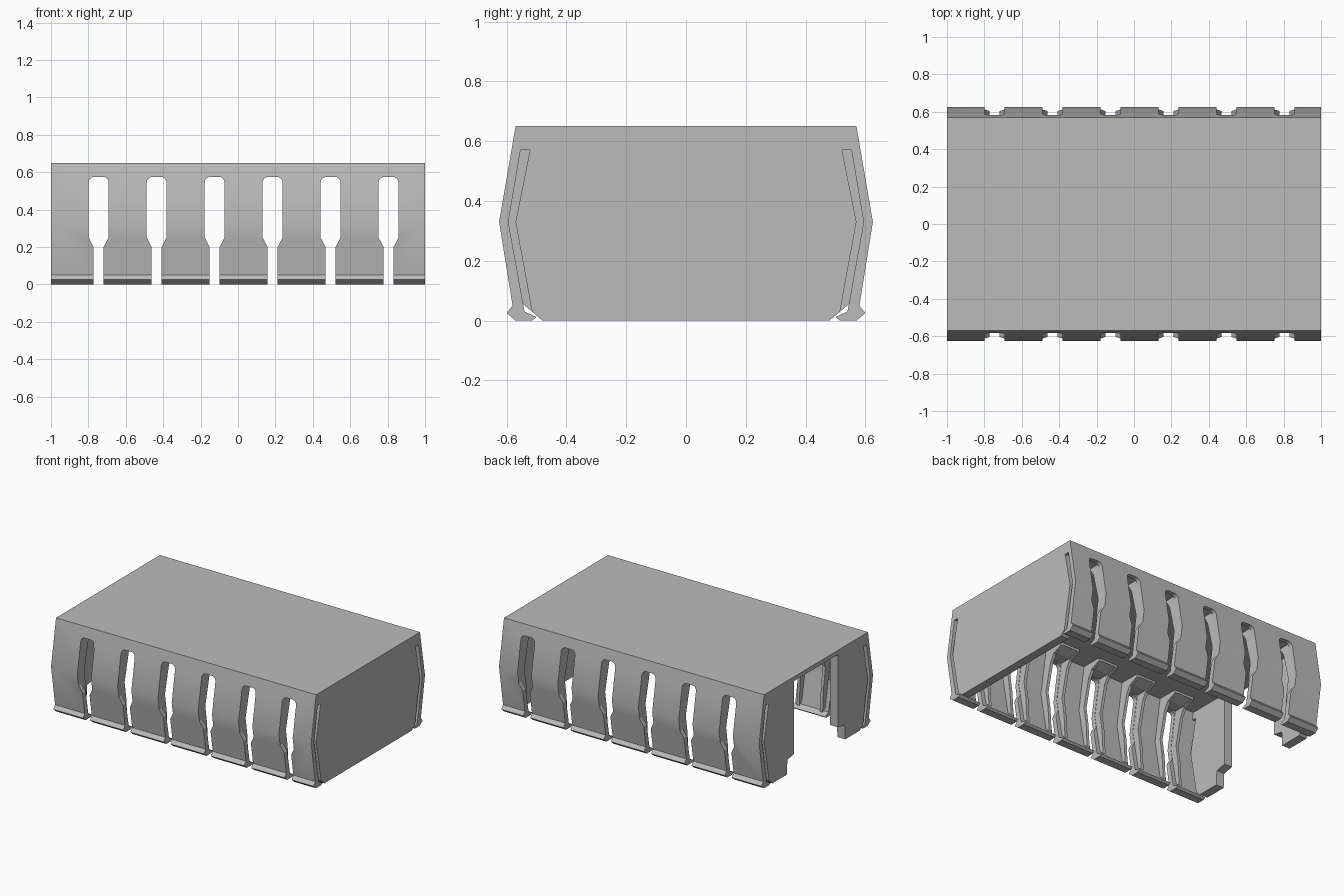
import bpy, bmesh, math

cube = bpy.data.objects.get("Cube")
if cube:
    bpy.data.objects.remove(cube, do_unlink=True)

grey = bpy.data.materials.new("plain grey")
grey.use_nodes = True
colour = (0.5, 0.5, 0.5, 1)
grey.diffuse_color = colour
grey.node_tree.nodes["Principled BSDF"].inputs["Base Color"].default_value = colour


def prism(name, outlines, place, start, end):
    """Extrude one or more 2D outlines from start to end."""
    bm = bmesh.new()
    for outline, (a, b) in zip(outlines, zip(start, end)):
        lower = [bm.verts.new(place(p, a)) for p in outline]
        upper = [bm.verts.new(place(p, b)) for p in outline]
        bm.faces.new(lower)
        bm.faces.new(upper)
        for i in range(len(outline)):
            j = (i + 1) % len(outline)
            bm.faces.new((lower[i], lower[j], upper[j], upper[i]))
    bmesh.ops.recalc_face_normals(bm, faces=bm.faces)
    mesh = bpy.data.meshes.new(name)
    bm.to_mesh(mesh)
    bm.free()
    obj = bpy.data.objects.new(name, mesh)
    bpy.context.collection.objects.link(obj)
    mesh.materials.append(grey)
    return obj


def along_x(p, x):
    return (x, p[0], p[1])


def along_y(p, y):
    return (p[0], y, p[1])


def mirrored(points):
    return points + [(-y, z) for y, z in reversed(points)]


slots = [-0.745 + 0.31 * i for i in range(6)]

# Cover: top plate and two bent side walls with a catch lip
outer = [(0.57, 0.65), (0.625, 0.33), (0.58, 0.05), (0.6, 0.025), (0.57, 0)]
inner = [(0.515, 0), (0.5, 0.012), (0.54, 0.03), (0.594, 0.33), (0.545, 0.62)]
cover = prism("cover", [mirrored(outer + inner)], along_x, [-1], [1])

# Keyhole slots through both side walls
r = 0.03
half = [(0.027, -0.1), (0.027, 0.2), (0.053, 0.25)]
for k in range(5):
    a = math.radians(22.5 * k)
    half.append((0.053 - r + r * math.cos(a), 0.575 - r + r * math.sin(a)))
cutter = prism("slot_cutter", [[(c + x, z) for x, z in mirrored(half)] for c in slots],
               along_y, [-1] * 6, [1] * 6)
cutter.hide_render = True
cut = cover.modifiers.new("slots", 'BOOLEAN')
cut.object = cutter
cut.solver = 'EXACT'
bpy.context.view_layer.objects.active = cover
bpy.ops.object.modifier_apply(modifier=cut.name)
bpy.data.objects.remove(cutter, do_unlink=True)

# Closed end, with a narrow gap to each side wall
edge = [(0.57, 0.649), (0.583, 0.57), (0.522, 0.57), (0.57, 0.33), (0.515, 0.03), (0.48, 0)]
prism("closed_end", [mirrored(edge)], along_x, [0.94], [1])

# Open end: a notched leg on each side
leg = edge + [(0.32, 0), (0.315, 0.1), (0.24, 0.115), (0.24, 0.649)]
for side, s in (("back", 1), ("front", -1)):
    prism(side + "_leg", [[(s * y, z) for y, z in leg]], along_x, [-1], [-0.94])

    # Ribs beside every slot, and a curved cap above it
    rib = [(0.56, 0.63), (0.6, 0.33), (0.55, 0.06), (0.515, 0.03),
           (0.525, 0.2), (0.545, 0.33), (0.5, 0.52), (0.47, 0.57), (0.4, 0.6), (0.4, 0.63)]
    cap = [(0.56, 0.63), (0.57, 0.58), (0.47, 0.58), (0.4, 0.605), (0.4, 0.63)]
    rib_x = [c + d for c in slots for d in (-0.075, 0.055)]
    prism(side + "_ribs", [[(s * y, z) for y, z in rib]] * 12, along_x,
          rib_x, [x + 0.02 for x in rib_x])
    prism(side + "_slot_caps", [[(s * y, z) for y, z in cap]] * 6, along_x,
          [c - 0.055 for c in slots], [c + 0.055 for c in slots])

# Soft bend along the side walls
bpy.ops.object.select_all(action='DESELECT')
cover.select_set(True)
bpy.ops.object.shade_smooth_by_angle(angle=math.radians(25))
